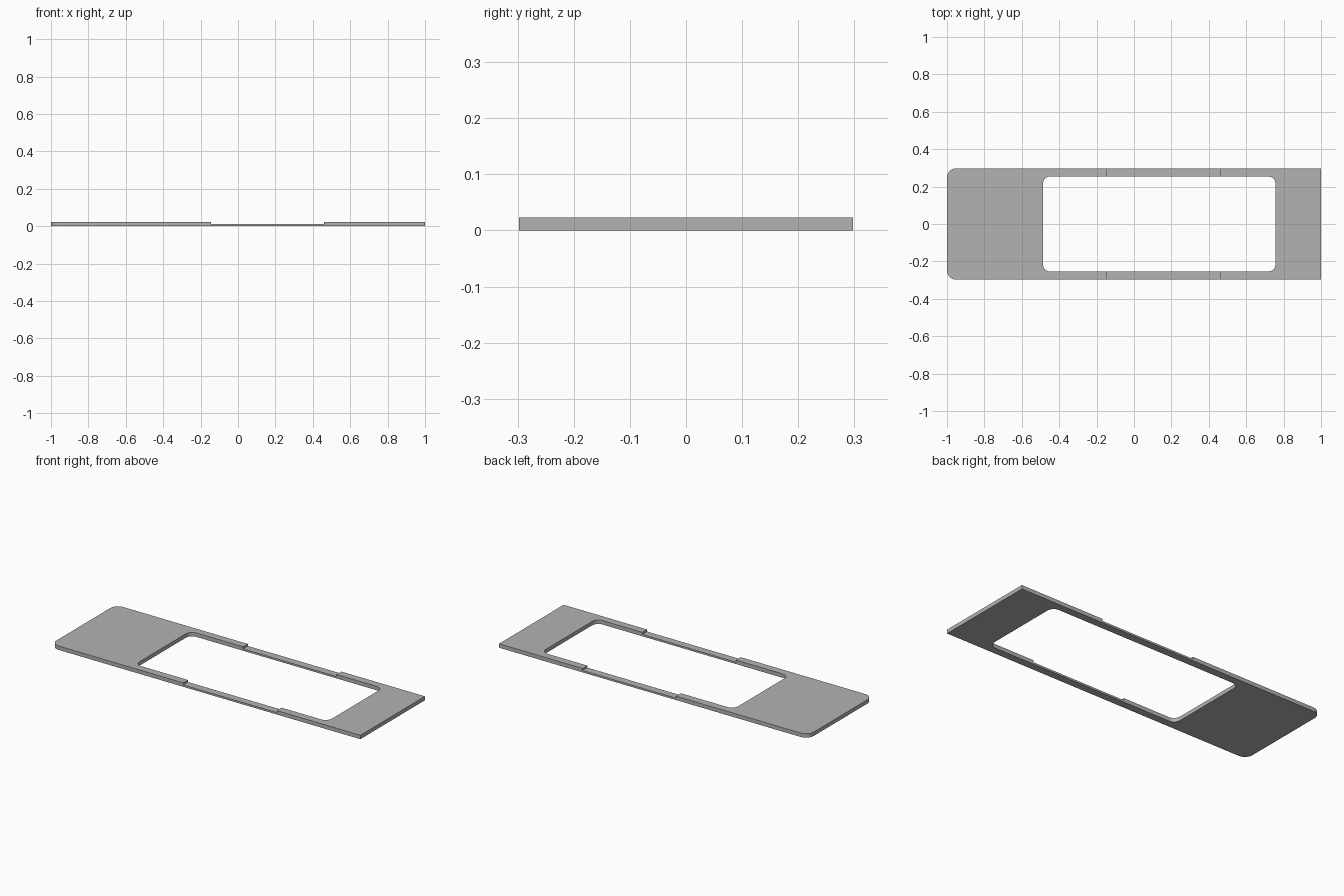
import bpy
import bmesh

cube = bpy.data.objects.get("Cube")
if cube:
    bpy.data.objects.remove(cube, do_unlink=True)

THICK = 0.023
STEP = 0.011

grey = bpy.data.materials.new("plain grey")
grey.use_nodes = True
grey.diffuse_color = (0.45, 0.45, 0.45, 1)
grey.node_tree.nodes["Principled BSDF"].inputs["Base Color"].default_value = grey.diffuse_color


def block(name, x, y, z, radius=0.0, rounded=lambda px: True):
    """Box from (min, max) ranges, with chosen upright edges rounded."""
    bm = bmesh.new()
    bmesh.ops.create_cube(bm, size=1)
    for v in bm.verts:
        v.co = [r[0] if c < 0 else r[1] for c, r in zip(v.co, (x, y, z))]
    if radius:
        edges = [e for e in bm.edges
                 if abs(e.verts[0].co.z - e.verts[1].co.z) > 1e-4
                 and rounded(e.verts[0].co.x)]
        bmesh.ops.bevel(bm, geom=edges, offset=radius, offset_type='OFFSET',
                        segments=8, profile=0.5, affect='EDGES')
    mesh = bpy.data.meshes.new(name)
    bm.to_mesh(mesh)
    bm.free()
    obj = bpy.data.objects.new(name, mesh)
    bpy.context.collection.objects.link(obj)
    mesh.materials.append(grey)
    return obj


# Plate, rounded only at its wide end
frame = block("frame_plate", (-1, 1), (-0.298, 0.298), (0, THICK),
              0.05, lambda px: px < 0)

# Rounded window, and the shallow step across both side rails
cutters = [
    block("window_cutter", (-0.487, 0.757), (-0.254, 0.254), (-0.1, 0.1), 0.04),
    block("step_cutter", (-0.145, 0.46), (-0.5, 0.5), (STEP, 0.1)),
]
for cutter in cutters:
    cutter.hide_render = True
    mod = frame.modifiers.new(cutter.name, 'BOOLEAN')
    mod.operation = 'DIFFERENCE'
    mod.solver = 'EXACT'
    mod.object = cutter

# Apply the cuts and drop the cutters
bpy.context.view_layer.objects.active = frame
frame.select_set(True)
for mod in list(frame.modifiers):
    bpy.ops.object.modifier_apply(modifier=mod.name)
for cutter in cutters:
    bpy.data.objects.remove(cutter, do_unlink=True)
bpy.ops.object.shade_smooth_by_angle()
